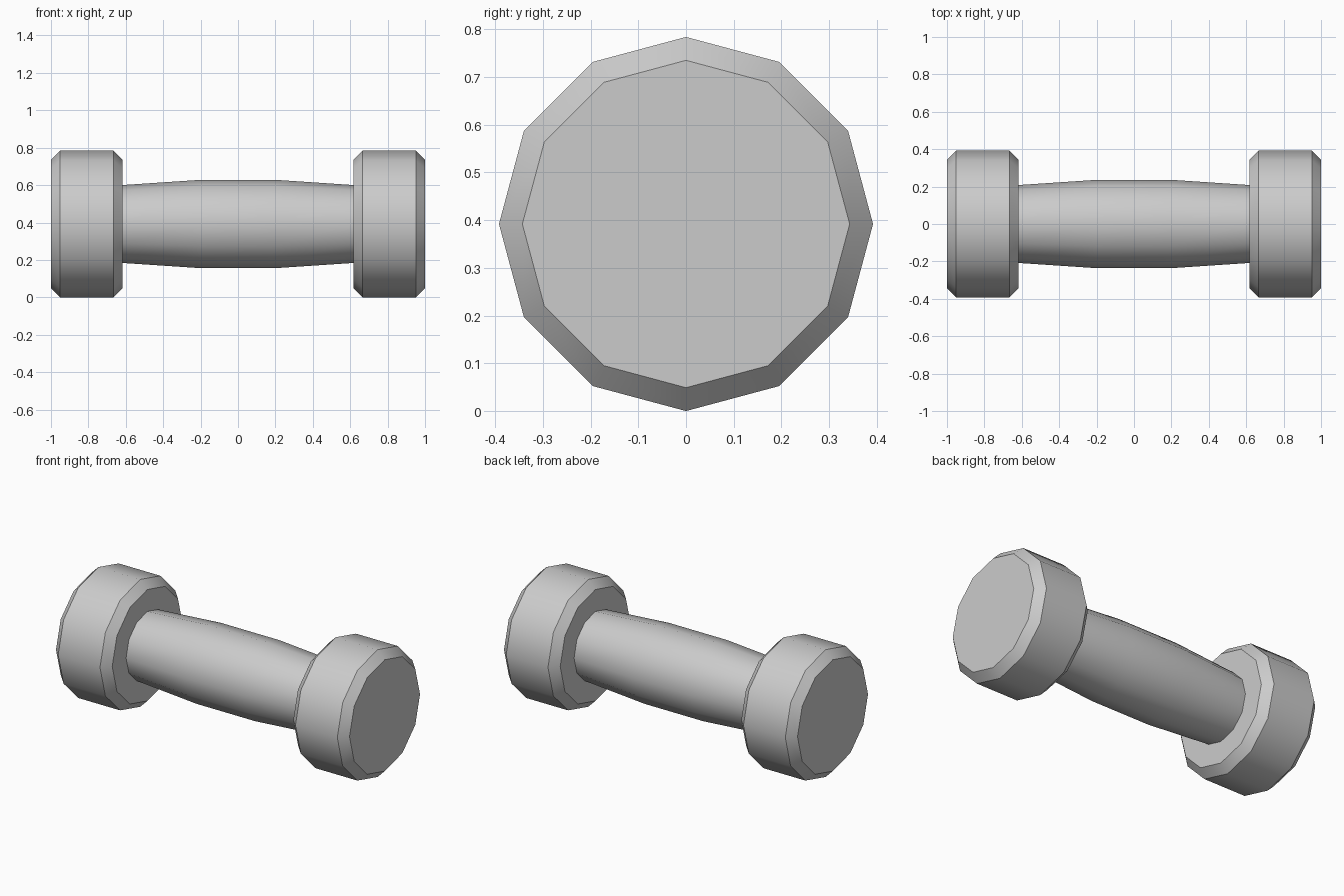
import bpy
import bmesh
from math import cos, sin, tau, radians

cube = bpy.data.objects.get("Cube")
if cube:
    bpy.data.objects.remove(cube, do_unlink=True)

SIDES = 12
RADIUS = 0.392

metal = bpy.data.materials.new("grey metal")
metal.use_nodes = True
grey = (0.6, 0.6, 0.6, 1)
metal.diffuse_color = grey
metal.node_tree.nodes["Principled BSDF"].inputs["Base Color"].default_value = grey


def lathe(name, profile):
    """Spin (x, radius) points around the long axis, with capped ends."""
    bm = bmesh.new()
    rings = [[bm.verts.new((x, r * sin(tau * i / SIDES), RADIUS + r * cos(tau * i / SIDES)))
              for i in range(SIDES)] for x, r in profile]
    for a, b in zip(rings, rings[1:]):
        for i in range(SIDES):
            j = (i + 1) % SIDES
            bm.faces.new((a[i], a[j], b[j], b[i]))
    bm.faces.new(rings[0])
    bm.faces.new(rings[-1])
    bmesh.ops.recalc_face_normals(bm, faces=bm.faces)
    mesh = bpy.data.meshes.new(name)
    bm.to_mesh(mesh)
    bm.free()
    mesh.materials.append(metal)
    obj = bpy.data.objects.new(name, mesh)
    bpy.context.collection.objects.link(obj)
    bpy.ops.object.select_all(action="DESELECT")
    obj.select_set(True)
    bpy.context.view_layer.objects.active = obj
    bpy.ops.object.shade_smooth_by_angle(angle=radians(36))


# Grip, slightly swollen in the middle
lathe("handle", [(-0.62, 0.208), (-0.2, 0.236), (0.2, 0.236), (0.62, 0.208)])

# Chamfered weights at both ends
inner, outer, chamfer = 0.617, 1.0, 0.049
weight = [(inner, RADIUS - chamfer), (inner + chamfer, RADIUS),
          (outer - chamfer, RADIUS), (outer, RADIUS - chamfer)]
for side, sign in (("left", 1), ("right", -1)):
    lathe(side + "_weight", [(sign * x, r) for x, r in weight])
